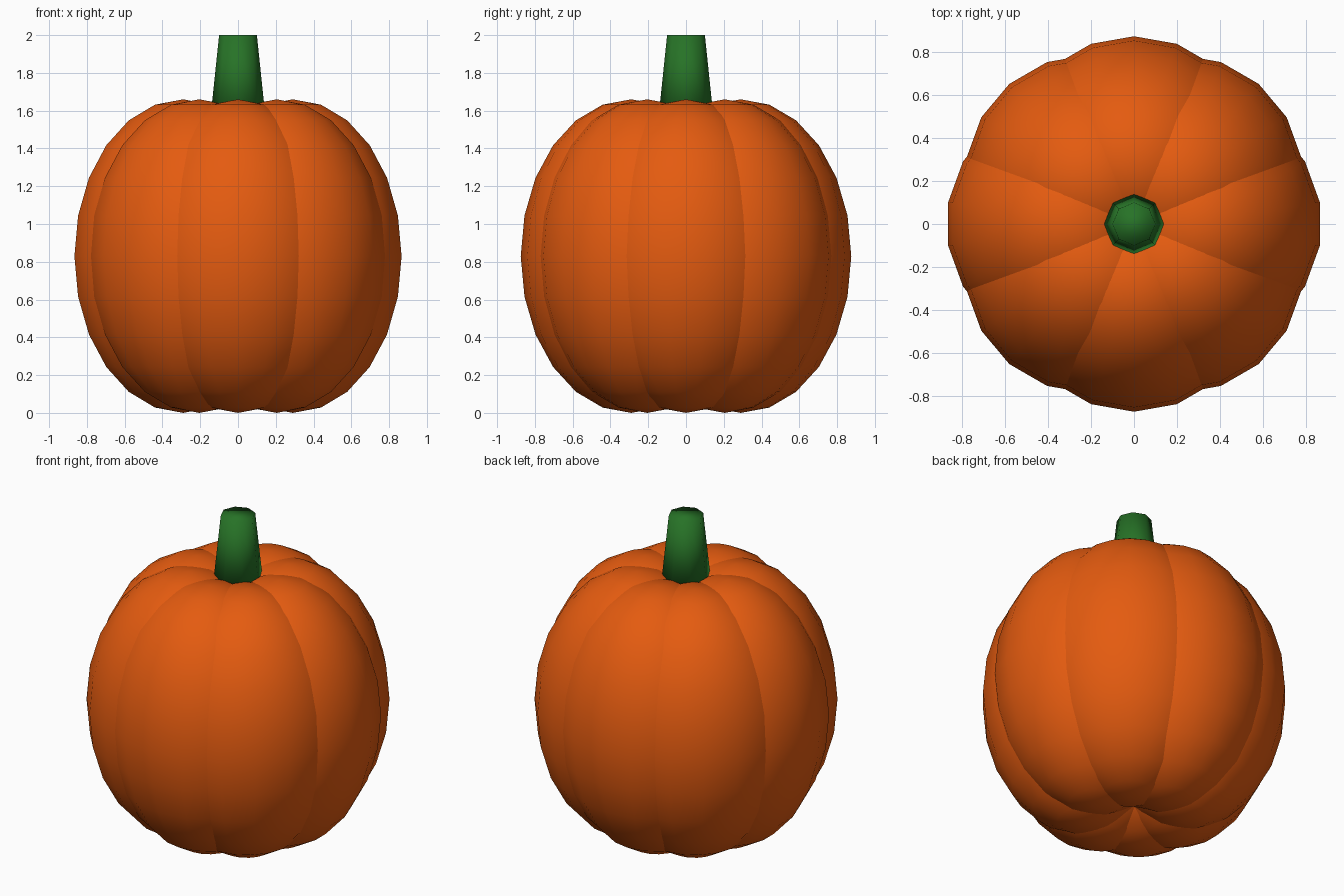
import bpy, bmesh, math
from mathutils import Matrix, Vector

if "Cube" in bpy.data.objects:
    bpy.data.objects.remove(bpy.data.objects["Cube"])


def material(name, rgb):
    m = bpy.data.materials.new(name)
    m.diffuse_color = (*rgb, 1.0)
    m.use_nodes = True
    m.node_tree.nodes["Principled BSDF"].inputs["Base Color"].default_value = m.diffuse_color
    return m


def add_part(name, bm, mat):
    """Turn a bmesh into a smooth-shaded, single-colour object."""
    for f in bm.faces:
        f.smooth = True
    me = bpy.data.meshes.new(name)
    bm.to_mesh(me)
    bm.free()
    me.materials.append(mat)
    ob = bpy.data.objects.new(name, me)
    bpy.context.collection.objects.link(ob)
    return ob


orange = material("pumpkin orange", (0.78, 0.105, 0.005))
green = material("stem green", (0.02, 0.17, 0.02))

# Body: eight overlapping stretched spheres set in a ring
LOBES, OFFSET, RADIUS, HALF_HEIGHT = 8, 0.29, 0.585, 0.83
for i in range(LOBES):
    a = i * 2 * math.pi / LOBES
    bm = bmesh.new()
    bmesh.ops.create_uvsphere(bm, u_segments=18, v_segments=12, radius=1.0)
    bmesh.ops.scale(bm, vec=(RADIUS, RADIUS, HALF_HEIGHT), verts=bm.verts)
    centre = Vector((OFFSET * math.cos(a), OFFSET * math.sin(a), HALF_HEIGHT))
    bmesh.ops.translate(bm, vec=centre, verts=bm.verts)
    add_part(f"pumpkin_lobe_{i + 1}", bm, orange)

# Stem: tapered octagonal post sunk into the hollow on top
BASE, TOP = 1.57, 2.0
bm = bmesh.new()
bmesh.ops.create_cone(bm, cap_ends=True, segments=8, radius1=0.145, radius2=0.1,
                      depth=TOP - BASE,
                      matrix=Matrix.Translation((0, 0, (BASE + TOP) / 2)))
add_part("stem", bm, green)
